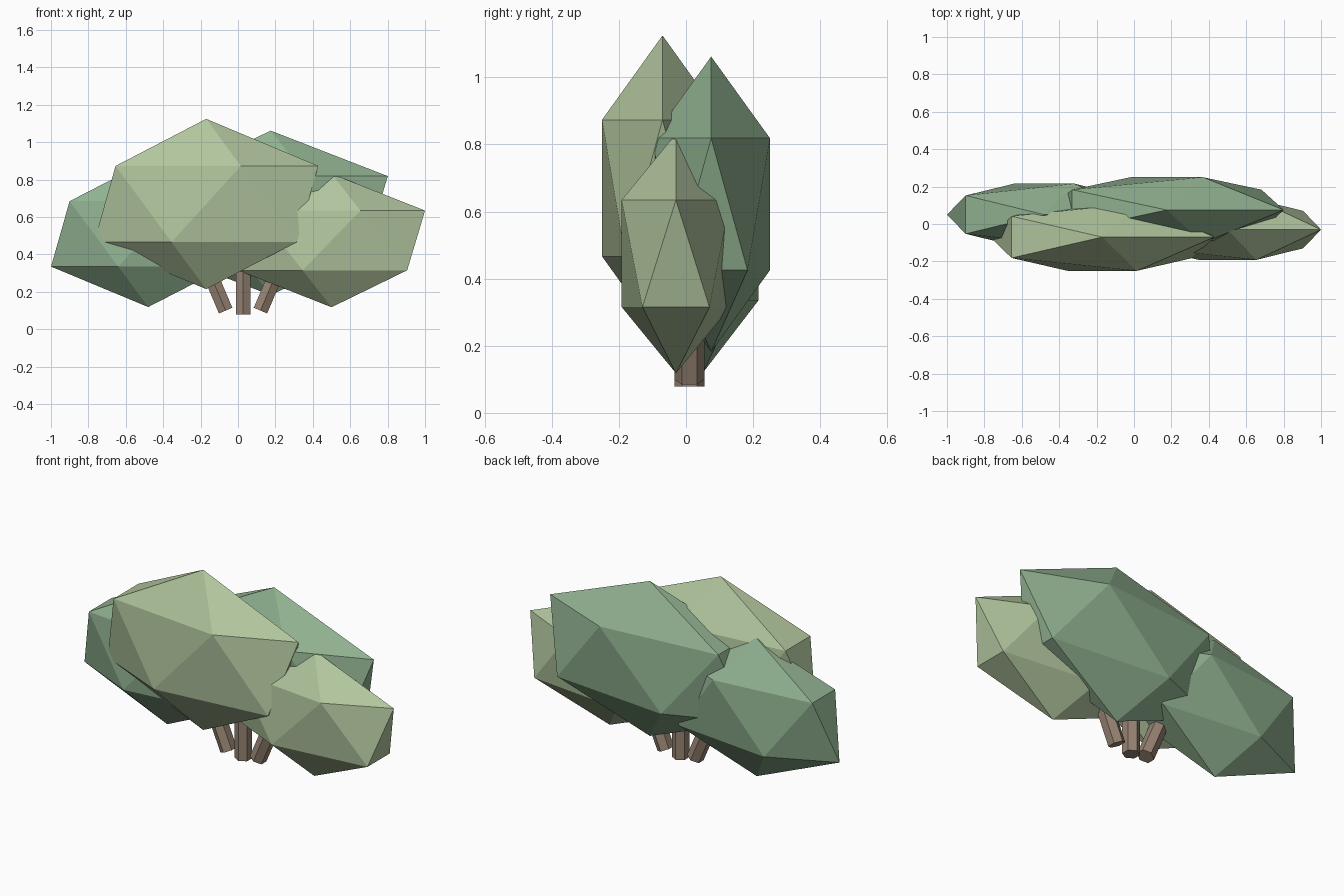
import bpy
from math import radians
from mathutils import Vector, Euler

if "Cube" in bpy.data.objects:
    bpy.data.objects.remove(bpy.data.objects["Cube"])


def material(name, color):
    mat = bpy.data.materials.new(name)
    mat.diffuse_color = (*color, 1)
    mat.use_nodes = True
    mat.node_tree.nodes["Principled BSDF"].inputs["Base Color"].default_value = mat.diffuse_color
    return mat


LIGHT = material("light_leaf", (0.44, 0.56, 0.34))
DARK = material("dark_leaf", (0.28, 0.44, 0.28))
BARK = material("bark", (0.31, 0.23, 0.17))


def clump(name, center, radii, mat):
    """Faceted foliage mass: a stretched icosahedron."""
    bpy.ops.mesh.primitive_ico_sphere_add(subdivisions=1, radius=1, location=center)
    ob = bpy.context.object
    ob.name = name
    ob.scale = radii
    bpy.ops.object.transform_apply(location=False, rotation=False, scale=True)
    ob.data.materials.append(mat)


def stem(name, base, tilt, length=0.4):
    """Hexagonal stem leaning sideways from its base centre."""
    rot = Euler((0, radians(tilt), 0))
    axis = rot.to_matrix() @ Vector((0, 0, 1))
    bpy.ops.mesh.primitive_cylinder_add(
        vertices=6, radius=0.045, depth=length,
        location=Vector(base) + axis * length / 2, rotation=rot)
    ob = bpy.context.object
    ob.name = name
    ob.data.materials.append(BARK)


# Foliage
clump("front_foliage", (-0.17, -0.07, 0.67), (0.67, 0.212, 0.455), LIGHT)
clump("right_foliage", (0.50, -0.03, 0.475), (0.559, 0.19, 0.357), LIGHT)
clump("back_foliage", (0.175, 0.075, 0.622), (0.70, 0.206, 0.44), DARK)
clump("left_foliage", (-0.48, 0.05, 0.51), (0.581, 0.195, 0.391), DARK)

# Stems
stem("left_stem", (-0.066, 0.01, 0.10), -23)
stem("middle_stem", (0.027, 0.01, 0.078), 0)
stem("right_stem", (0.12, 0.01, 0.10), 23)
